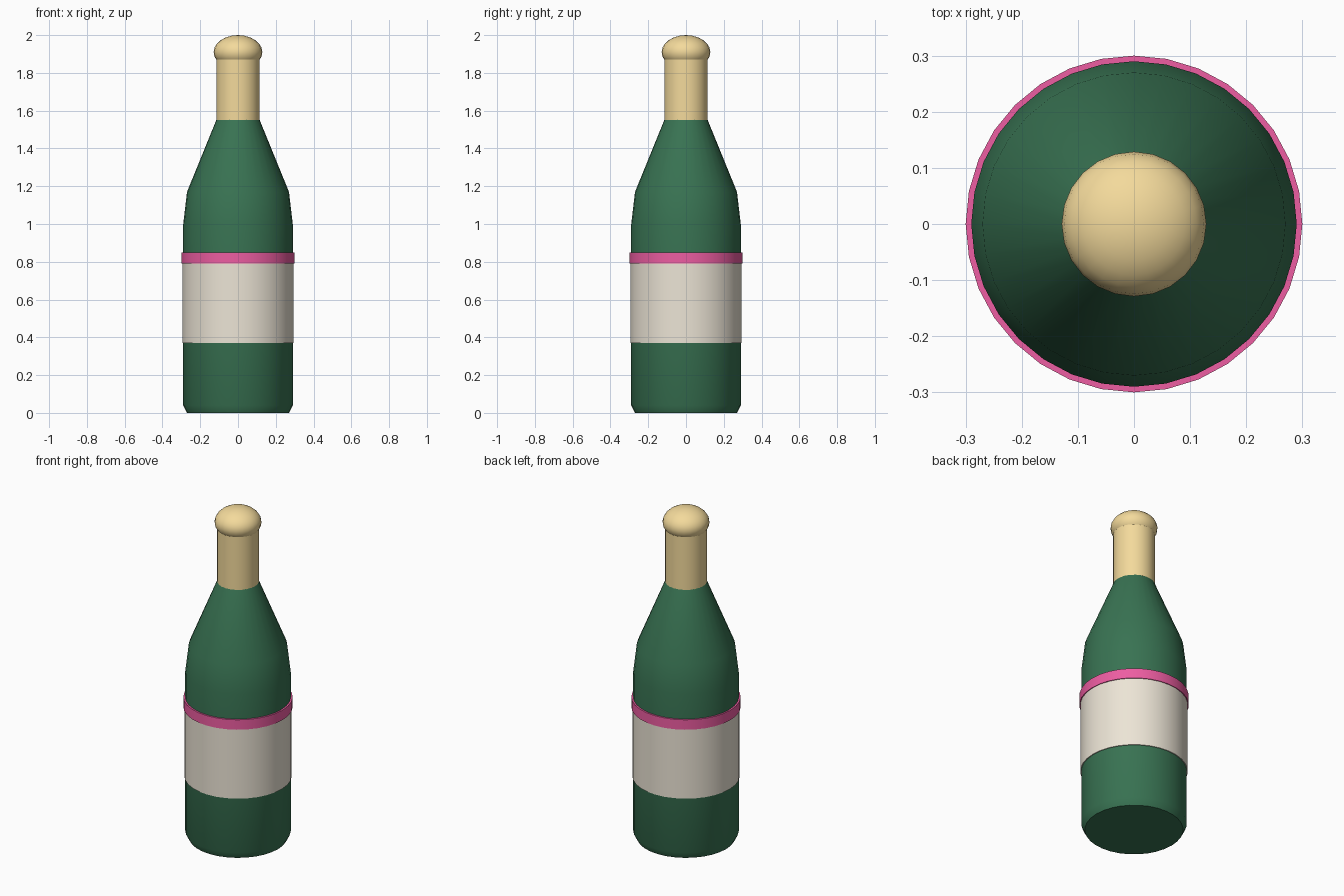
import bpy, math

if "Cube" in bpy.data.objects:
    bpy.data.objects.remove(bpy.data.objects["Cube"])

def material(name, rgb):
    m = bpy.data.materials.new(name)
    m.diffuse_color = (*rgb, 1)
    m.use_nodes = True
    m.node_tree.nodes["Principled BSDF"].inputs["Base Color"].default_value = m.diffuse_color
    return m

def finish(obj, name, mat):
    obj.name = name
    obj.data.materials.append(mat)
    bpy.ops.object.select_all(action='DESELECT')
    obj.select_set(True)
    bpy.context.view_layer.objects.active = obj
    bpy.ops.object.shade_smooth_by_angle(angle=math.radians(35))

def lathe(name, profile, mat, n=32):
    """Revolve (radius, z) points around z and cap both ends."""
    verts = [(r * math.cos(2 * math.pi * i / n), r * math.sin(2 * math.pi * i / n), z)
             for r, z in profile for i in range(n)]
    faces = [(k * n + i, k * n + (i + 1) % n, (k + 1) * n + (i + 1) % n, (k + 1) * n + i)
             for k in range(len(profile) - 1) for i in range(n)]
    faces.append(tuple(reversed(range(n))))
    faces.append(tuple(range(len(verts) - n, len(verts))))
    mesh = bpy.data.meshes.new(name)
    mesh.from_pydata(verts, [], faces)
    obj = bpy.data.objects.new(name, mesh)
    bpy.context.collection.objects.link(obj)
    finish(obj, name, mat)

green = material("green_glass", (0.04, 0.17, 0.085))
cream = material("cream_paper", (0.84, 0.78, 0.67))
pink = material("pink_band", (0.85, 0.11, 0.36))
gold = material("gold_foil", (0.90, 0.70, 0.33))

# Glass body with chamfered foot and tapering shoulder
lathe("bottle_body", [(0.27, 0), (0.29, 0.04), (0.29, 1.0), (0.27, 1.17),
                      (0.115, 1.55), (0.10, 1.58)], green)

# Paper label and the band above it
lathe("label", [(0.295, 0.37), (0.295, 0.80)], cream)
lathe("label_band", [(0.30, 0.79), (0.30, 0.85)], pink)

# Foil neck and rounded cap
lathe("neck_foil", [(0.115, 1.55), (0.115, 1.90)], gold, 24)
bpy.ops.mesh.primitive_uv_sphere_add(segments=24, ring_count=12, radius=1, location=(0, 0, 1.91))
cap = bpy.context.object
cap.scale = (0.129, 0.129, 0.09)
finish(cap, "cork_cap", gold)
